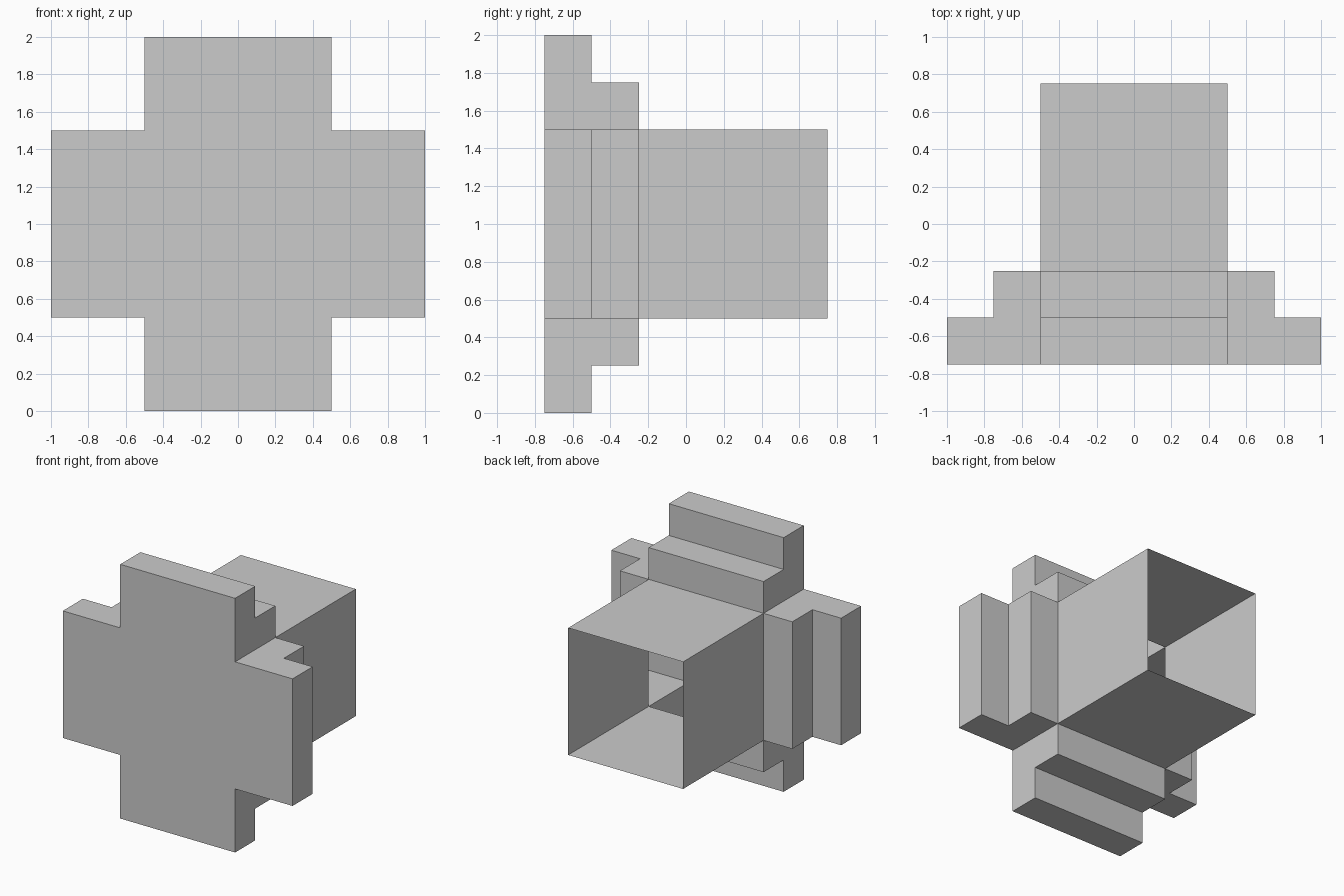
import bpy, bmesh
from mathutils import Matrix, Vector

if "Cube" in bpy.data.objects:
    bpy.data.objects.remove(bpy.data.objects["Cube"])

CENTRE = Vector((0, 0, 1))
HALF = 0.5                      # half width of the tube and of each arm
FRONT, SHOULDER, STEP, BACK = -0.75, -0.25, -0.5, 0.75


def radial_shell(name, strip, cap=None, plate_y=None):
    """Sweep a (radius, y) strip across the arm width on all four sides of the y axis."""
    bm = bmesh.new()

    def face(points, turn):
        bm.faces.new([bm.verts.new(turn @ Vector(p) + CENTRE) for p in points])

    for i in range(4):
        turn = Matrix.Rotation(i * 1.5707963268, 3, 'Y')
        for (r0, y0), (r1, y1) in zip(strip, strip[1:]):
            face([(-HALF, y0, r0), (HALF, y0, r0), (HALF, y1, r1), (-HALF, y1, r1)], turn)
        if cap:
            for side in (-HALF, HALF):
                face([(side, y, r) for r, y in cap], turn)
    if plate_y is not None:
        face([(x, plate_y, z) for x, z in
              ((-HALF, -HALF), (HALF, -HALF), (HALF, HALF), (-HALF, HALF))],
             Matrix.Identity(3))

    bmesh.ops.remove_doubles(bm, verts=bm.verts, dist=1e-4)
    bmesh.ops.recalc_face_normals(bm, faces=bm.faces)
    mesh = bpy.data.meshes.new(name)
    bm.to_mesh(mesh)
    bm.free()
    obj = bpy.data.objects.new(name, mesh)
    bpy.context.collection.objects.link(obj)
    return obj


# Thin square tube, open at the back
radial_shell("square_tube", [(HALF, BACK), (HALF, SHOULDER)])

# Hollow cross with four stepped arms and a flat closed front
steps = [(HALF, SHOULDER), (0.75, SHOULDER), (0.75, STEP),
         (1.0, STEP), (1.0, FRONT), (HALF, FRONT)]
radial_shell("stepped_cross_front", steps, cap=steps, plate_y=FRONT)
